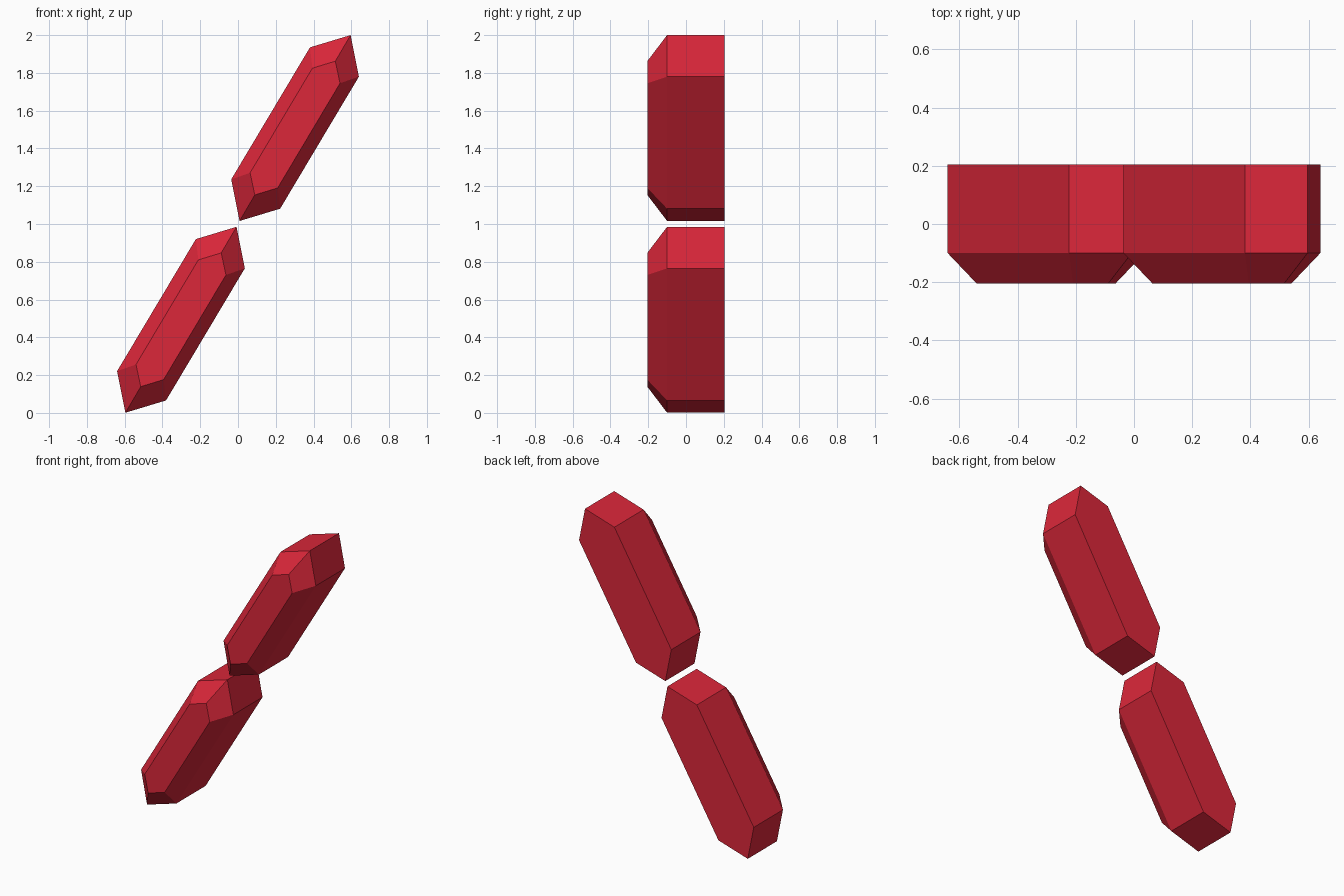
import bpy
import bmesh

cube = bpy.data.objects.get("Cube")
if cube:
    bpy.data.objects.remove(cube, do_unlink=True)

# Single red paint
red = bpy.data.materials.new("bright red")
red.use_nodes = True
colour = (0.71, 0.02, 0.042, 1)
red.diffuse_color = colour
red.node_tree.nodes["Principled BSDF"].inputs["Base Color"].default_value = colour

# Half outlines (x, z) about each bar's centre; the other half is a half turn
OUTER = [(-0.338, -0.272), (-0.294, -0.492), (-0.079, -0.427)]
INNER = [(-0.238, -0.237), (-0.213, -0.354), (-0.092, -0.317)]
BACK, SHOULDER, FRONT = 0.205, -0.1, -0.205


def full_outline(half):
    return half + [(-x, -z) for x, z in half]


def slanted_bar(name, cx, cz):
    """Six-sided slanted prism with a bevelled front and a flat back."""
    bm = bmesh.new()
    rings = []
    for half, y in ((OUTER, BACK), (OUTER, SHOULDER), (INNER, FRONT)):
        rings.append([bm.verts.new((x, y, z)) for x, z in full_outline(half)])
    for a, b in zip(rings, rings[1:]):
        n = len(a)
        for i in range(n):
            j = (i + 1) % n
            bm.faces.new((a[i], a[j], b[j], b[i]))
    bm.faces.new(rings[0])
    bm.faces.new(rings[-1])
    bmesh.ops.recalc_face_normals(bm, faces=bm.faces)
    mesh = bpy.data.meshes.new(name)
    bm.to_mesh(mesh)
    bm.free()
    mesh.materials.append(red)
    bar = bpy.data.objects.new(name, mesh)
    bar.location = (cx, 0, cz)
    bpy.context.collection.objects.link(bar)


# Two identical bars, end to end along the slant
slanted_bar("lower_bar", -0.302, 0.493)
slanted_bar("upper_bar", 0.302, 1.508)
